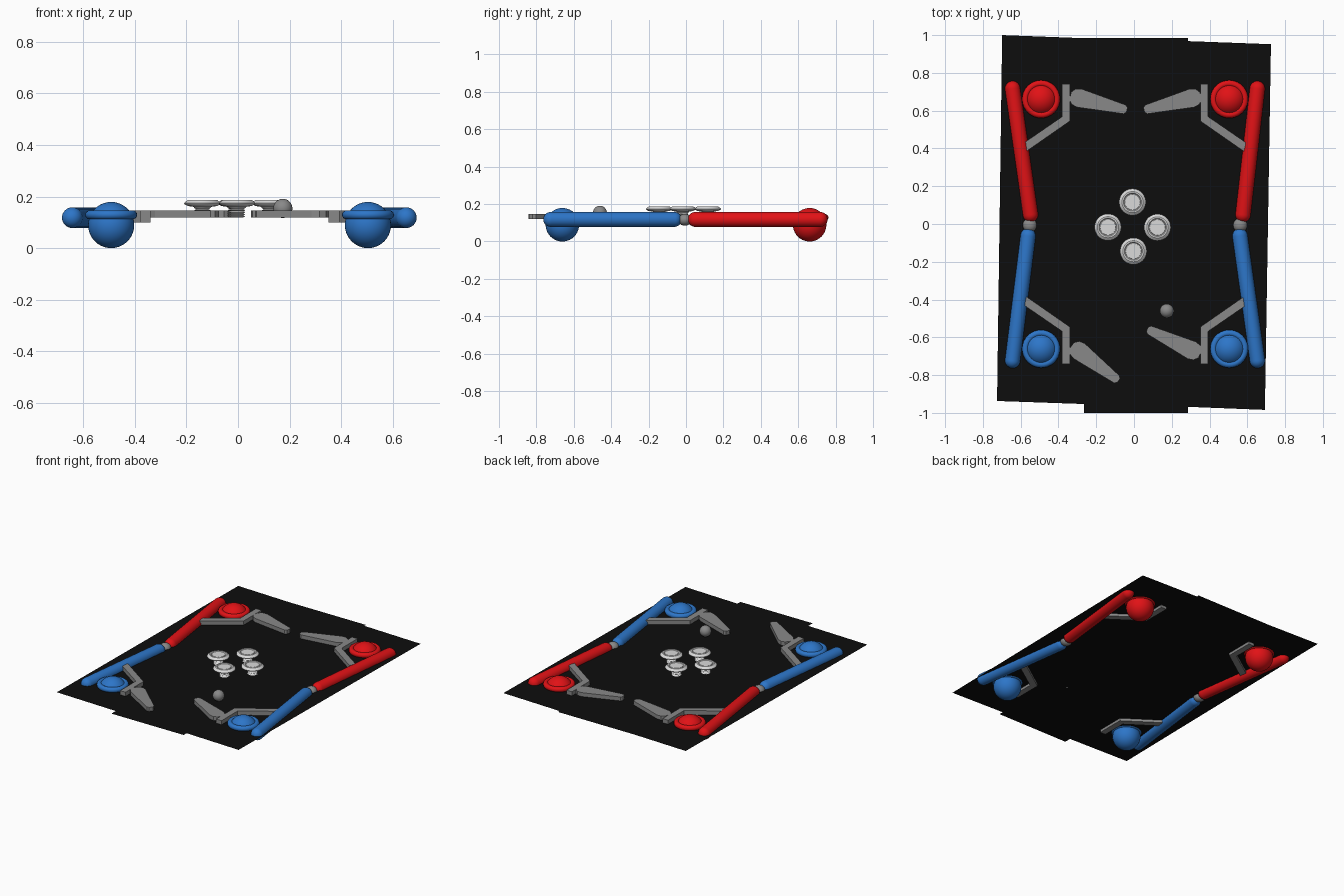
import bpy, bmesh, math
from mathutils import Vector, Matrix

if "Cube" in bpy.data.objects:
    bpy.data.objects.remove(bpy.data.objects["Cube"])

def mat(name, c):
    m = bpy.data.materials.new(name)
    m.diffuse_color = (*c, 1)
    m.use_nodes = True
    m.node_tree.nodes["Principled BSDF"].inputs["Base Color"].default_value = m.diffuse_color
    return m

BLACK = mat("black", (0.004, 0.004, 0.004))
RED = mat("red", (0.75, 0.006, 0.008))
BLUE = mat("blue", (0.026, 0.18, 0.58))
GREY = mat("grey", (0.25, 0.25, 0.25))
WHITE = mat("off_white", (0.7, 0.7, 0.7))
CX = 0.006      # mirror axis of the fittings
BOARD_Z = 0.118

def finish(bm, name, m, smooth=True):
    bmesh.ops.recalc_face_normals(bm, faces=bm.faces[:])
    me = bpy.data.meshes.new(name)
    bm.to_mesh(me)
    bm.free()
    o = bpy.data.objects.new(name, me)
    bpy.context.collection.objects.link(o)
    me.materials.append(m)
    if smooth:
        bpy.ops.object.select_all(action='DESELECT')
        o.select_set(True)
        bpy.context.view_layer.objects.active = o
        bpy.ops.object.shade_smooth_by_angle(angle=math.radians(35))
    return o

def lathe(name, profile, loc, m, axis=Vector((0, 0, 1)), n=40):
    """Spin (radius, height) points about an axis through loc."""
    bm = bmesh.new()
    vs = [bm.verts.new((r, 0, z)) for r, z in profile]
    es = [bm.edges.new(p) for p in zip(vs, vs[1:])]
    bmesh.ops.spin(bm, geom=vs + es, cent=(0, 0, 0), axis=(0, 0, 1),
                   angle=math.tau, steps=n, use_duplicate=False)
    bmesh.ops.remove_doubles(bm, verts=bm.verts[:], dist=1e-5)
    rot = axis.to_track_quat('Z', 'Y').to_matrix().to_4x4()
    bm.transform(Matrix.Translation(loc) @ rot)
    return finish(bm, name, m)

def slab(name, pts, z0, z1, m):
    """Extrude a flat outline between two heights."""
    bm = bmesh.new()
    f = bm.faces.new([bm.verts.new((x, y, z0)) for x, y in pts])
    if z1 > z0:
        r = bmesh.ops.extrude_face_region(bm, geom=[f])
        bmesh.ops.translate(bm, vec=(0, 0, z1 - z0),
                            verts=[v for v in r['geom'] if isinstance(v, bmesh.types.BMVert)])
    return finish(bm, name, m, False)

def arc(cx, cz, r, a0, a1, n):
    return [(cx + r * math.cos(math.radians(a0 + (a1 - a0) * i / n)),
             cz + r * math.sin(math.radians(a0 + (a1 - a0) * i / n))) for i in range(n + 1)]

def ball(name, loc, r, m):
    return lathe(name, arc(0, 0, r, -90, 90, 20), loc, m)

# Thin playing board with stepped ends
slab("board", [(-0.698, 1.0), (-0.725, -0.937), (-0.265, -0.953), (-0.265, -1.0),
               (0.286, -1.0), (0.286, -0.968), (0.693, -0.984), (0.725, 0.952),
               (0.286, 0.968), (0.286, 0.985), (-0.30, 0.985)], BOARD_Z, BOARD_Z, BLACK)

# Rounded side rails
def rail(name, a, b, m, r=0.04):
    a, b = Vector((*a, 0.118)), Vector((*b, 0.118))
    L = (b - a).length
    lathe(name, arc(0, 0, r, -90, 0, 8) + arc(0, L, r, 0, 90, 8), a, m, (b - a).normalized(), 32)

rail("rail_red_left", (-0.548, 0.05), (-0.643, 0.717), RED)
rail("rail_red_right", (0.577, 0.05), (0.653, 0.717), RED)
rail("rail_blue_left", (-0.561, -0.063), (-0.643, -0.723), BLUE)
rail("rail_blue_right", (0.561, -0.063), (0.653, -0.723), BLUE)

for side, x in (("left", -0.552), ("right", 0.562)):
    o = ball("rail_joint_" + side, (0, 0, 0), 0.037, GREY)
    o.scale.z = 0.85
    o.location = (x, -0.006, 0.116)

# Corner balls with collars, and angled brackets
for sx, side in ((-1, "left"), (1, "right")):
    for sy, end, m in ((1, "back", RED), (-1, "front", BLUE)):
        tag = f"_{end}_{side}"
        c = (CX + sx * 0.498, sy * 0.661)
        ball("corner_ball" + tag, (*c, 0.0895), 0.0895, m)
        lathe("ball_collar" + tag, arc(0.083, 0, 0.0175, 0, 360, 16), (*c, 0.129), m)
        outline = [(0.345, 0.74), (0.345, 0.545), (0.575, 0.385), (0.588, 0.43),
                   (0.387, 0.568), (0.387, 0.74)]
        slab("bracket" + tag, [(CX + sx * x, sy * y) for x, y in outline], 0.10, 0.146, GREY)

# Tapered flippers, each at its own angle
FLIPPER = [(-0.048, -0.02), (-0.03, -0.042), (0, -0.05), (0.03, -0.047), (0.25, -0.024),
           (0.262, -0.012), (0.262, 0.012), (0.25, 0.024), (0.03, 0.047), (0, 0.05),
           (-0.03, 0.042), (-0.048, 0.02)]
for name, x, y, deg in (("back_left", -0.291, 0.667, -14), ("back_right", 0.307, 0.667, 194),
                        ("front_left", -0.291, -0.672, -37), ("front_right", 0.307, -0.669, 154.5)):
    c, s = math.cos(math.radians(deg)), math.sin(math.radians(deg))
    slab("flipper_" + name, [(x + c * u - s * v, y + s * u + c * v) for u, v in FLIPPER],
         0.119, 0.146, GREY)

# Mushroom bumpers on ribbed stems
ribs = [(0.031 if i % 2 else 0.024, 0.119 + i * 0.004) for i in range(10)]
cap = [(0.034, 0.160), (0.055, 0.163), (0.068, 0.169), (0.071, 0.174), (0.067, 0.179),
       (0.056, 0.187), (0.048, 0.187), (0.044, 0.182), (0.042, 0.182), (0.041, 0.185), (0, 0.185)]
for i, (x, y) in enumerate([(-0.008, 0.116), (-0.138, -0.017), (0.124, -0.018), (-0.003, -0.144)]):
    lathe(f"bumper_{i + 1}", [(0, 0.119)] + ribs + cap, (x, y, 0), WHITE)

# Loose ball
ball("play_ball", (0.174, -0.46, 0.154), 0.037, GREY)
